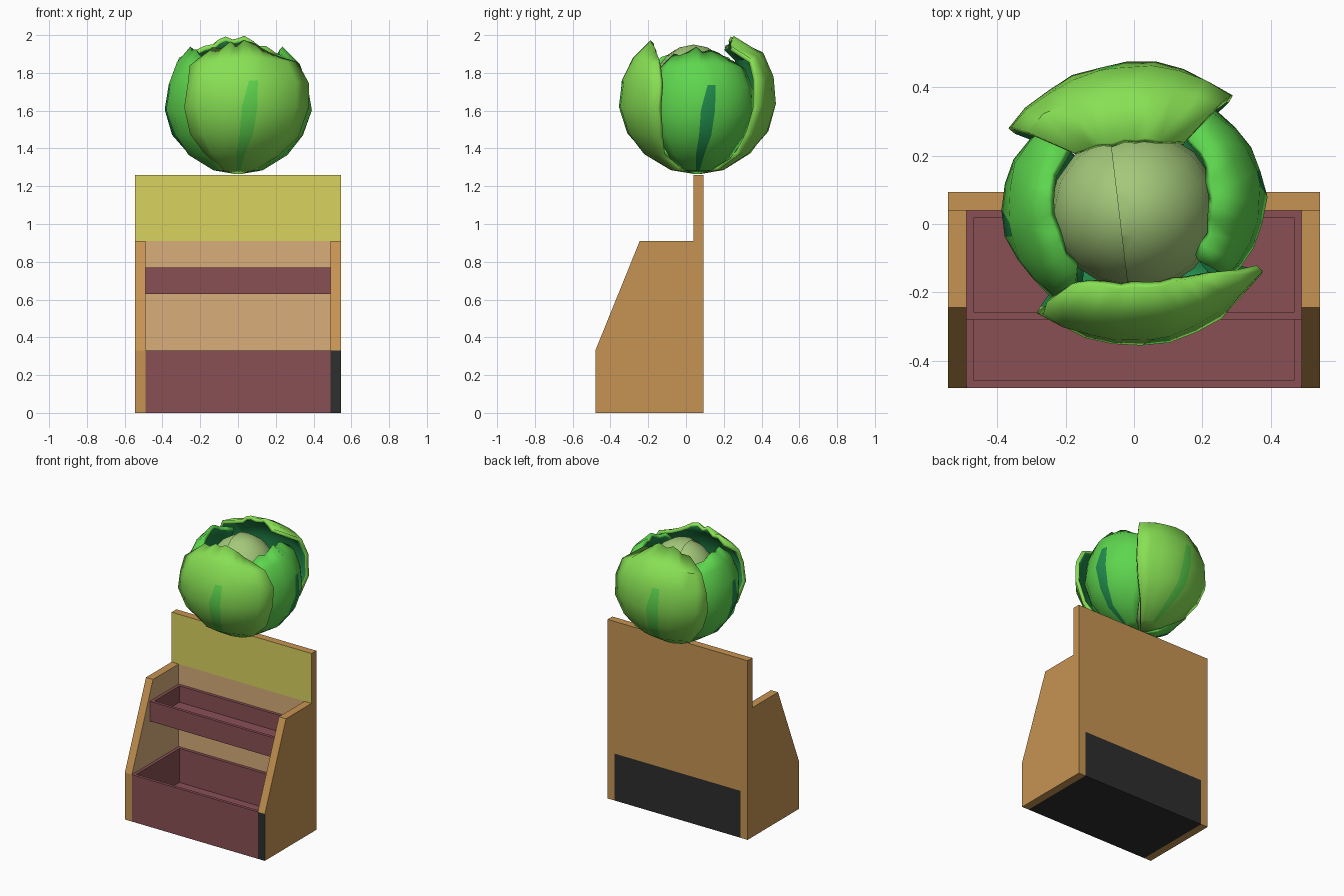
import bpy, bmesh, math, random
from mathutils import Vector

if "Cube" in bpy.data.objects:
    bpy.data.objects.remove(bpy.data.objects["Cube"])

random.seed(4)


def material(name, r, g, b):
    lin = [((c / 255 + 0.055) / 1.055) ** 2.4 for c in (r, g, b)]
    m = bpy.data.materials.new(name)
    m.diffuse_color = (*lin, 1)
    m.use_nodes = True
    m.node_tree.nodes["Principled BSDF"].inputs["Base Color"].default_value = m.diffuse_color
    return m


WOOD = material("wood", 198, 148, 82)
TAN = material("tan_lining", 216, 174, 122)
YELLOW = material("yellow_sign", 216, 210, 94)
MAROON = material("maroon_tray", 137, 80, 85)
BLACK = material("black_base", 46, 46, 46)
LIGHT = material("light_leaf", 136, 224, 84)
MID = material("mid_leaf", 94, 214, 78)
DARK = material("dark_leaf", 34, 140, 76)
PALE = material("pale_core", 164, 200, 122)


def finish(name, bm, mats, smooth=None):
    me = bpy.data.meshes.new(name)
    bm.to_mesh(me)
    bm.free()
    for m in mats:
        me.materials.append(m)
    ob = bpy.data.objects.new(name, me)
    bpy.context.collection.objects.link(ob)
    if smooth:
        bpy.ops.object.select_all(action='DESELECT')
        bpy.context.view_layer.objects.active = ob
        ob.select_set(True)
        bpy.ops.object.shade_smooth_by_angle(angle=math.radians(smooth))
    return ob


def box(lo, hi):
    bm = bmesh.new()
    bmesh.ops.create_cube(bm, size=1)
    for v in bm.verts:
        v.co = [l + (c + 0.5) * (h - l) for c, l, h in zip(v.co, lo, hi)]
    bm.normal_update()
    return bm


def cut(bm, co, no):
    bmesh.ops.bisect_plane(bm, geom=bm.verts[:] + bm.edges[:] + bm.faces[:],
                           plane_co=co, plane_no=no)


# Back panel: sign at the top, tan lining below, black base plate behind
bm = box((-0.545, 0.04, 0), (0.545, 0.093, 1.26))
for co, no in (((0, 0, 0.91), (0, 0, 1)), ((0, 0, 0.33), (0, 0, 1)),
               ((0.49, 0, 0), (1, 0, 0)), ((-0.49, 0, 0), (1, 0, 0))):
    cut(bm, co, no)
bm.normal_update()
for f in bm.faces:
    c, n = f.calc_center_median(), f.normal
    if n.y < -0.9:
        f.material_index = 2 if c.z > 0.91 else 1
    elif abs(c.x) < 0.48 and (n.z < -0.9 or (n.y > 0.9 and c.z < 0.33)):
        f.material_index = 3
finish("back_panel", bm, [WOOD, TAN, YELLOW, BLACK])

# Sloped side panels, tan on the inside, one black front edge
PROFILE = [(-0.48, 0), (0.04, 0), (0.04, 0.91), (-0.245, 0.91), (-0.48, 0.33)]
for side, label in ((-1, "left"), (1, "right")):
    bm = bmesh.new()
    face = bm.faces.new([bm.verts.new((side * 0.49, y, z)) for y, z in PROFILE])
    ext = bmesh.ops.extrude_face_region(bm, geom=[face], use_keep_orig=True)
    bmesh.ops.translate(bm, vec=(side * 0.055, 0, 0),
                        verts=[g for g in ext["geom"] if isinstance(g, bmesh.types.BMVert)])
    bmesh.ops.recalc_face_normals(bm, faces=bm.faces[:])
    for f in bm.faces:
        if f.normal.x * side < -0.9:
            f.material_index = 1
        elif f.normal.y < -0.99 and side > 0:
            f.material_index = 2
    finish(label + "_side_panel", bm, [WOOD, TAN, BLACK])


# Hollow display trays
def tray(name, y0, z0, z1, depth, base):
    bm = box((-0.49, y0, z0), (0.49, 0.04, z1))
    top = max(bm.faces, key=lambda f: f.normal.z)
    low = min(bm.faces, key=lambda f: f.normal.z)
    low.material_index = 1
    bmesh.ops.inset_region(bm, faces=[top], thickness=0.03)
    new = bmesh.ops.extrude_discrete_faces(bm, faces=[top])["faces"][0]
    bmesh.ops.translate(bm, vec=(0, 0, -depth), verts=new.verts[:])
    finish(name, bm, [MAROON, base])


tray("lower_tray", -0.48, 0, 0.33, 0.24, BLACK)
tray("upper_tray", -0.28, 0.63, 0.77, 0.115, MAROON)

# Cabbage core with an overlapping fold
CENTRE = Vector((0, 0.06, 1.64))


def ball(name, radii, half):
    bm = bmesh.new()
    bmesh.ops.create_uvsphere(bm, u_segments=16, v_segments=10, radius=1)
    for v in bm.verts:
        v.co = Vector([a * b for a, b in zip(v.co, radii)]) + CENTRE - Vector((0, 0.02, 0))
    if half:
        bmesh.ops.bisect_plane(bm, geom=bm.verts[:] + bm.edges[:] + bm.faces[:],
                               plane_co=(-0.04, 0, 0), plane_no=(1, 0.12, 0),
                               clear_inner=True)
    finish(name, bm, [PALE], 50)


ball("cabbage_core", (0.245, 0.23, 0.30), False)
ball("core_fold", (0.25, 0.24, 0.31), True)

# Leaf rows from stem to tip: radius, height, start angle, end angle
ROWS = [(0.02, 1.265, -40, 40), (0.14, 1.285, -38, 40), (0.28, 1.37, -40, 46),
        (0.37, 1.48, -42, 56), (0.415, 1.62, -43, 60), (0.40, 1.76, -41, 60),
        (0.345, 1.88, -41, 56), (0.245, 1.965, -40, 48)]
COLS = 9


def leaf(name, heading, outer, rib, wide, tall, tuck, tip):
    bm = bmesh.new()
    grid = []
    for i, (r, z, a0, a1) in enumerate(ROWS):
        v = i / (len(ROWS) - 1)
        line = []
        for j in range(COLS + 1):
            t = 2 * j / COLS - 1
            edge = abs(t) > 0.99 or i == len(ROWS) - 1
            a = math.radians(heading + a0 + (a1 - a0) * j / COLS)
            rr = r * wide * (1 - tuck * t * t) * (1 + 0.2 * t * t * v ** 4)
            rr += (tip if i == len(ROWS) - 1 else 0)
            zz = 1.265 + (z - 1.265) * tall - 0.06 * t * t * v ** 4
            if edge and i > 1:
                zz += random.uniform(-0.02, 0.01)
                a += random.uniform(-0.04, 0.04)
            rr += random.uniform(-0.006, 0.006) * (i > 1)
            line.append(bm.verts.new((CENTRE.x + rr * math.cos(a),
                                      CENTRE.y + rr * math.sin(a), zz)))
        grid.append(line)
    # the middle column narrows to a point and forms the rib
    mid = COLS // 2
    for j in (mid, mid + 1):
        other = grid[5][2 * mid + 1 - j].co.copy()
        grid[5][j].co = grid[5][j].co.lerp(other, 0.4) if j == mid else grid[5][j].co
    for i in range(len(ROWS) - 1):
        for j in range(COLS):
            f = bm.faces.new((grid[i][j], grid[i][j + 1], grid[i + 1][j + 1], grid[i + 1][j]))
            if j == mid and 1 <= i <= 4:
                f.material_index = 1
    ob = finish(name, bm, [outer, rib, DARK, DARK], 45)
    sol = ob.modifiers.new("thickness", 'SOLIDIFY')
    sol.thickness = 0.025
    sol.offset = -1
    sol.material_offset = 2
    sol.material_offset_rim = 0
    ob.modifiers.move(len(ob.modifiers) - 1, 0)


leaf("right_leaf", 0, MID, DARK, 0.93, 0.95, 0.12, 0.01)
leaf("left_leaf", 180, MID, DARK, 0.93, 0.96, 0.12, 0.02)
leaf("front_leaf", -90, LIGHT, MID, 1.0, 1.0, 0, 0)
leaf("back_leaf", 90, LIGHT, MID, 1.0, 1.045, 0, -0.06)
